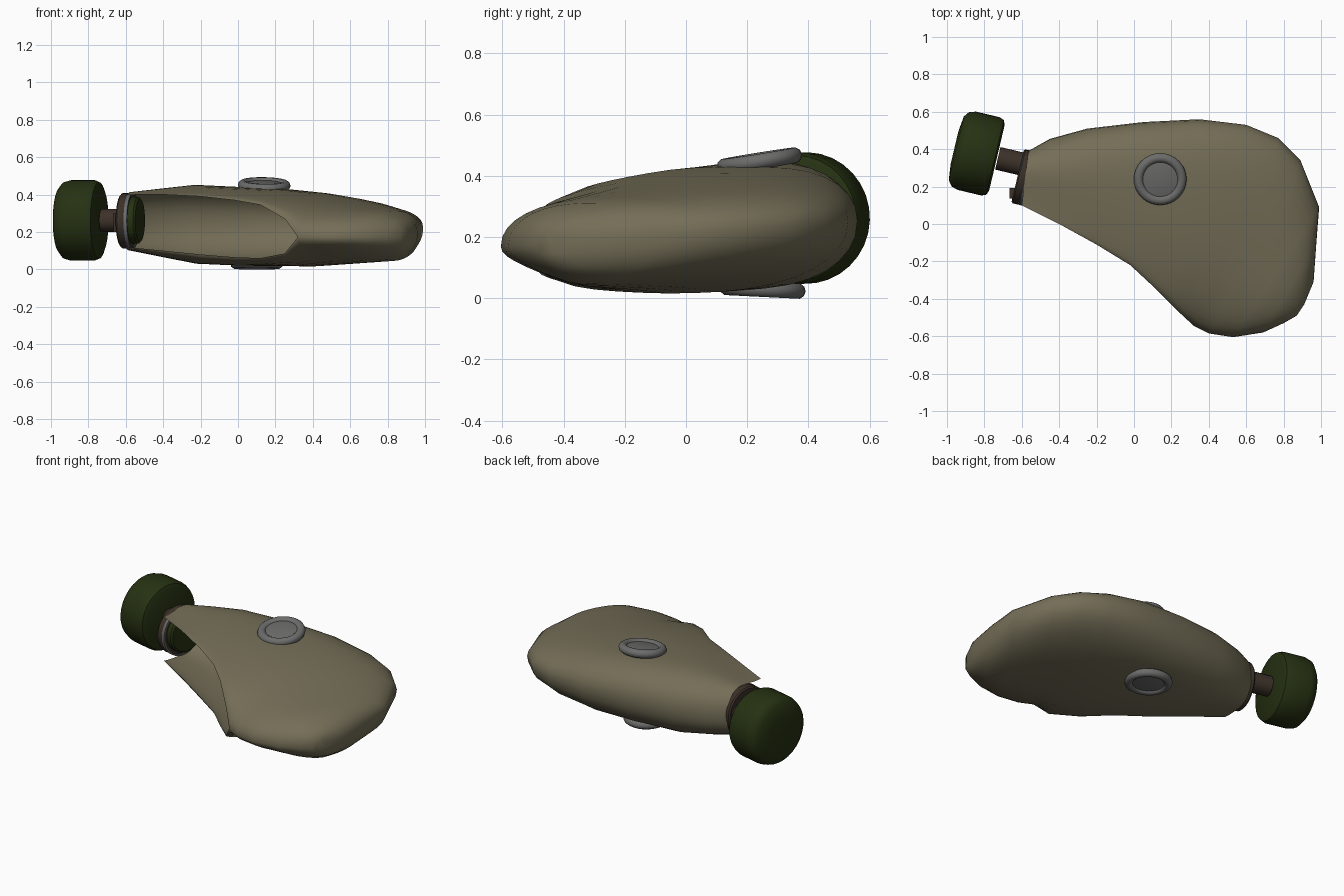
import bpy, bmesh, math
from mathutils import Vector

if "Cube" in bpy.data.objects:
    bpy.data.objects.remove(bpy.data.objects["Cube"])


def material(name, rgb):
    m = bpy.data.materials.new(name)
    m.diffuse_color = (*rgb, 1)
    m.use_nodes = True
    m.node_tree.nodes["Principled BSDF"].inputs["Base Color"].default_value = m.diffuse_color
    return m


KHAKI = material("khaki_hide", (0.175, 0.155, 0.095))
GREEN = material("dark_green", (0.019, 0.031, 0.006))
BROWN = material("dark_brown", (0.045, 0.031, 0.022))
GREY = material("grey_metal", (0.15, 0.15, 0.148))


def finish(name, bm, mat, recalc=True, angle=40):
    if recalc:
        bmesh.ops.recalc_face_normals(bm, faces=bm.faces)
    me = bpy.data.meshes.new(name)
    bm.to_mesh(me)
    bm.free()
    me.materials.append(mat)
    ob = bpy.data.objects.new(name, me)
    bpy.context.collection.objects.link(ob)
    bpy.ops.object.select_all(action='DESELECT')
    ob.select_set(True)
    bpy.context.view_layer.objects.active = ob
    bpy.ops.object.shade_smooth_by_angle(angle=math.radians(angle))
    return ob


def lathe(name, profile, center, axis, mat, sides=32, closed=False):
    """Spin (radius, distance) points round an axis; ends are capped unless closed."""
    q = Vector((0, 0, 1)).rotation_difference(Vector(axis).normalized())
    bm = bmesh.new()
    rings = []
    for r, d in profile:
        rings.append([bm.verts.new(Vector(center) + q @ Vector((
            r * math.cos(2 * math.pi * k / sides), r * math.sin(2 * math.pi * k / sides), d)))
            for k in range(sides)])
    pairs = list(zip(rings, rings[1:]))
    if closed:
        pairs.append((rings[-1], rings[0]))
    else:
        bm.faces.new(rings[0])
        bm.faces.new(rings[-1])
    for a, b in pairs:
        for k in range(sides):
            n = (k + 1) % sides
            bm.faces.new((a[k], a[n], b[n], b[k]))
    return finish(name, bm, mat)


# Hide body: chords from the back edge to the front edge (bx, by, fx, fy)
CHORDS = [(-.565, .39, -.60, .10), (-.45, .455, -.40, 0), (-.25, .51, -.2, -.11),
          (.05, .545, -.02, -.22), (.35, .56, .12, -.35), (.6, .53, .25, -.48),
          (.77, .46, .32, -.545), (.89, .34, .4, -.585), (.99, .09, .53, -.605),
          (.975, -.1, .69, -.58), (.96, -.31, .80, -.53), (.91, -.43, .87, -.49)]
# Upper and lower rim heights of the open front side
RIM = [(.40, .12), (.40, .10), (.39, .08), (.37, .065), (.345, .06), (.27, .085)]
STEPS = 18


def pucker(x, y, cx, cy):
    return math.exp(-((x - cx) ** 2 + (y - cy) ** 2) / .03)


def top_z(x, y):
    return (.43 + .11 * y - .13 * max(0, x - .2) - .12 * max(0, -.2 - x)
            - .022 * pucker(x, y, .14, .24))


def bottom_z(x, y):
    return (.015 + .07 * max(0, x - .4) + .2 * max(0, -.15 - x)
            + .25 * max(0, -.35 - y) + .022 * pucker(x, y, .1, .25))


bm = bmesh.new()
for height, side in ((top_z, 0), (bottom_z, 1)):
    rows = []
    for i, (bx, by, fx, fy) in enumerate(CHORDS):
        row = []
        chord = math.hypot(bx - fx, by - fy)
        fade = math.sqrt(min(1, chord / .5)) if i > 6 else 1
        for k in range(STEPS + 1):
            u = (1 - math.cos(math.pi * k / STEPS)) / 2
            x, y = bx + (fx - bx) * u, by + (fy - by) * u
            edge = .213 + .073 * y
            if u > .5 and i < len(RIM):
                edge = RIM[i][side]
            s = max(0, 1 - abs(2 * u - 1) ** 2.2) ** (1 / 2.2) * fade
            row.append(bm.verts.new((x, y, edge + (height(x, y) - edge) * s)))
        rows.append(row)
    for a, b in zip(rows, rows[1:]):
        for k in range(STEPS):
            f = (a[k], a[k + 1], b[k + 1], b[k])
            bm.faces.new(f[::-1] if side == 0 else f)
    last = rows[-1] if side == 0 else last + rows[-1][::-1]
bmesh.ops.remove_doubles(bm, verts=bm.verts, dist=.0005)
# close the far corner
loop = []
for v in last:
    if v.is_valid and v not in loop:
        loop.append(v)
ends = [e for e in bm.edges if e.is_boundary and all(v in loop for v in e.verts)]
bmesh.ops.holes_fill(bm, edges=ends, sides=0)
finish("hide_body", bm, KHAKI, angle=50)

# Stopper, stem, collar and inner plug along the neck axis
AXIS = (-.973, .23, 0)
lathe("stopper_cap", [(.18, -.115), (.205, -.105), (.215, -.08), (.215, .05), (.205, .085),
                      (.175, .108), (.09, .118)], (-.845, .38, .262), AXIS, GREEN)
lathe("stopper_stem", [(.062, -.07), (.062, .07)], (-.66, .335, .262), AXIS, BROWN, 20)
lathe("neck_collar", [(.14, -.03), (.148, -.02), (.148, .02), (.14, .028)],
      (-.595, .25, .26), AXIS, BROWN)
lathe("neck_ring", [(.142, -.012), (.151, -.012), (.151, .006), (.142, .006)],
      (-.572, .247, .26), AXIS, GREY, closed=True)
lathe("inner_plug", [(.115, -.025), (.125, -.015), (.125, .02)], (-.548, .243, .262), AXIS, GREEN)
bm = bmesh.new()
bmesh.ops.create_cube(bm, size=1)
bmesh.ops.scale(bm, verts=bm.verts, vec=(.06, .055, .1))
bmesh.ops.translate(bm, verts=bm.verts, vec=(-.635, .165, .25))
finish("collar_lug", bm, BROWN)

# Eyelets on the top and the underside, each a ring with a plate inside
for name, c, n in (("top", (.14, .24, .449), (.02, -.16, 1)),
                   ("bottom", (.1, .25, .029), (0, -.05, -1))):
    ring = [(.115 + .026 * math.cos(a * math.pi / 5), .026 * math.sin(a * math.pi / 5))
            for a in range(10)]
    lathe(name + "_eyelet_ring", ring, c, n, GREY, closed=True)
    lathe(name + "_eyelet_plate", [(.1, -.004), (.1, .01), (.085, .014)], c, n, GREY)
